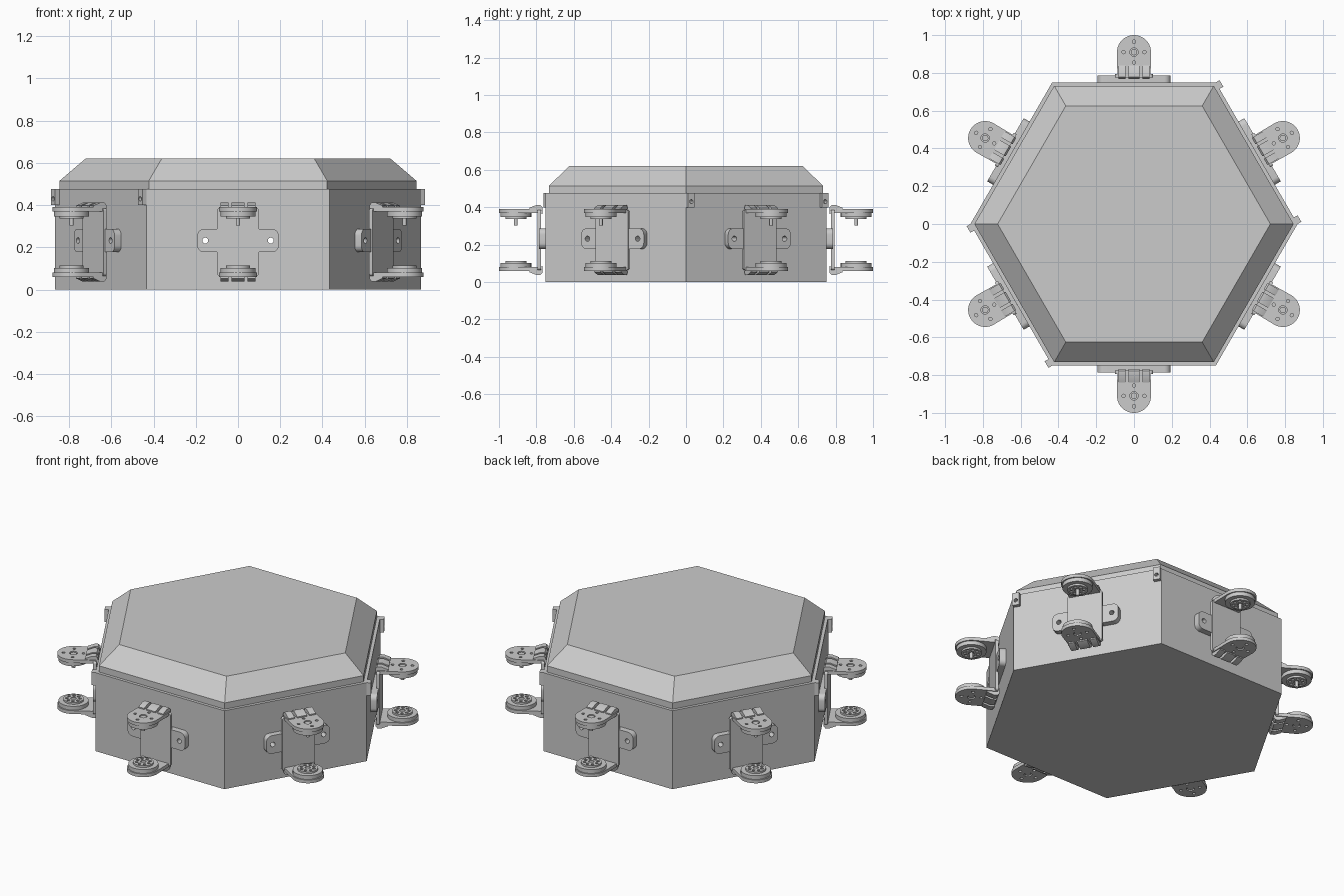
import bpy, bmesh
from math import sin, cos, pi, radians
from mathutils import Matrix

if "Cube" in bpy.data.objects:
    bpy.data.objects.remove(bpy.data.objects["Cube"])

MID = 0.225          # height the bracket arms mirror about
PIVOT = 0.91         # radial distance of the arm pivots
UPRIGHT = Matrix.Rotation(pi / 2, 4, 'X')


def link(name, mesh, turn=0):
    ob = bpy.data.objects.new(name, mesh)
    ob.rotation_euler.z = turn
    bpy.context.collection.objects.link(ob)
    return ob


def finish(bm, name):
    bmesh.ops.remove_doubles(bm, verts=bm.verts, dist=1e-5)
    bmesh.ops.recalc_face_normals(bm, faces=bm.faces)
    mesh = bpy.data.meshes.new(name)
    bm.to_mesh(mesh)
    bm.free()
    mesh.polygons.foreach_set('use_smooth', [True] * len(mesh.polygons))
    mesh.set_sharp_from_angle(angle=radians(30))
    return mesh


def circle(x, y, r, n=20):
    return [(x + r * cos(2 * pi * i / n), y + r * sin(2 * pi * i / n)) for i in range(n)]


def arc(x, y, r, a, b, n=6):
    return [(x + r * cos(radians(a + (b - a) * i / n)),
             y + r * sin(radians(a + (b - a) * i / n))) for i in range(n + 1)]


def rounded(x, y0, y1, r):
    """Rounded rectangle from -x to x."""
    return (arc(x - r, y1 - r, r, 0, 90) + arc(r - x, y1 - r, r, 90, 180)
            + arc(r - x, y0 + r, r, 180, 270) + arc(x - r, y0 + r, r, 270, 360))


def plate(outlines, thick, matrix, name):
    """Flat plate: first outline is the edge, the others are holes."""
    cu = bpy.data.curves.new(name, 'CURVE')
    cu.dimensions, cu.fill_mode, cu.extrude = '2D', 'BOTH', thick / 2
    for pts in outlines:
        sp = cu.splines.new('POLY')
        sp.points.add(len(pts) - 1)
        for p, (x, y) in zip(sp.points, pts):
            p.co = (x, y, 0, 1)
        sp.use_cyclic_u = True
    ob = link(name, cu)
    bm = bmesh.new()
    tmp = ob.to_mesh()
    bm.from_mesh(tmp)
    ob.to_mesh_clear()
    bpy.data.objects.remove(ob)
    bpy.data.curves.remove(cu)
    bm.transform(matrix)
    return finish(bm, name)


def hex_shell(rings, name):
    """Loft hexagons of (radius, z), capped at both ends."""
    bm = bmesh.new()
    loops = [[bm.verts.new((r * cos(k * pi / 3), r * sin(k * pi / 3), z)) for k in range(6)]
             for r, z in rings]
    for a, b in zip(loops, loops[1:]):
        for k in range(6):
            bm.faces.new((a[k], a[k - 1], b[k - 1], b[k]))
    bm.faces.new(loops[0])
    bm.faces.new(loops[-1])
    mesh = finish(bm, name)
    mesh.polygons.foreach_set('use_smooth', [False] * len(mesh.polygons))
    return mesh


# Hollow hexagonal box and its bevelled lid
body = link('body', hex_shell([(0.866, 0), (0.866, 0.477), (0.841, 0.477), (0.841, 0.03)], 'body'))
link('lid', hex_shell([(0.70, 0.60), (0.815, 0.505), (0.815, 0.477), (0.845, 0.477),
                       (0.845, 0.515), (0.722, 0.62)], 'lid'))

# Screw holes through the side walls
bm = bmesh.new()
for k in range(6):
    for x in (-0.155, 0.155):
        m = (Matrix.Rotation(k * pi / 3, 4, 'Z') @ Matrix.Translation((x, 0.74, 0.232)) @ UPRIGHT)
        bmesh.ops.create_cone(bm, cap_ends=True, segments=20, radius1=0.014, radius2=0.014,
                              depth=0.1, matrix=m)
cutter = link('hole_cutter', finish(bm, 'hole_cutter'))
cutter.hide_render = True
cutter.hide_set(True)
mod = body.modifiers.new('holes', 'BOOLEAN')
mod.object, mod.operation, mod.solver = cutter, 'DIFFERENCE', 'EXACT'
bpy.context.view_layer.update()
cut = bpy.data.meshes.new_from_object(body.evaluated_get(bpy.context.evaluated_depsgraph_get()))
body.modifiers.clear()
body.data = cut
bpy.data.objects.remove(cutter)

# Small latch tabs at both ends of two opposite walls
for side, turn in (('right', -pi / 3), ('left', 2 * pi / 3)):
    for end, x in (('a', 0.413), ('b', -0.413)):
        tab = plate([[(x - 0.02, 0.40), (x + 0.02, 0.40), (x + 0.02, 0.477), (x - 0.02, 0.477)],
                     circle(x, 0.43, 0.011, 14)], 0.024,
                    Matrix.Translation((0, 0.761, 0)) @ UPRIGHT, 'tab')
        link(f'latch_tab_{side}_{end}', tab, turn)

# Bracket parts, modelled on the back wall (outward is +y)
parts = {
    'bracket_ears': plate([rounded(0.193, 0.177, 0.287, 0.032),
                           circle(-0.155, 0.232, 0.014), circle(0.155, 0.232, 0.014)],
                          0.036, Matrix.Translation((0, 0.768, 0)) @ UPRIGHT, 'ears'),
    'bracket_back': plate([rounded(0.1, 0.065, 0.385, 0.012)],
                          0.018, Matrix.Translation((0, 0.784, 0)) @ UPRIGHT, 'back'),
}
arm_edge = [(-0.088, 0.778), (0.088, 0.778)] + arc(0, PIVOT, 0.09, 0, 180, 20)
small_holes = [circle(dx, PIVOT + dy, 0.009, 12)
               for dx, dy in ((0.055, 0), (-0.055, 0), (0, 0.055), (0, -0.055))]
horn_holes = [circle(0.037 * cos(i * pi / 4), PIVOT + 0.037 * sin(i * pi / 4), 0.009, 10)
              for i in range(8)]
for s, level in ((1, 'upper'), (-1, 'lower')):
    def layer(outlines, lo, hi, name):
        """Plate between two distances from the bracket's middle height."""
        return plate(outlines, hi - lo, Matrix.Translation((0, 0, MID + s * (lo + hi) / 2)), name)

    parts[f'{level}_arm'] = layer([arm_edge, circle(0, PIVOT, 0.022)] + small_holes,
                                  0.145, 0.165, 'arm')
    # Servo horn: wide disc, then a drilled ring
    parts[f'{level}_horn'] = layer([circle(0, PIVOT, 0.083, 32), circle(0, PIVOT, 0.016)],
                                   0.122, 0.146, 'horn')
    parts[f'{level}_horn_ring'] = layer([circle(0, PIVOT, 0.056, 28), circle(0, PIVOT, 0.016)]
                                        + horn_holes, 0.111, 0.122, 'horn_ring')
    parts[f'{level}_screw'] = layer([circle(0, PIVOT, 0.017)], 0.116, 0.161, 'screw')
    # Three stiffening ribs over the bend
    prof = [(0.768, 0.14), (0.768, 0.175), (0.778, 0.187), (0.80, 0.187), (0.838, 0.172), (0.838, 0.155)]
    for i, (x, w) in enumerate(((-0.064, 0.038), (0, 0.06), (0.064, 0.038))):
        m = Matrix.Translation((x, 0, MID)) @ Matrix(((0, 0, 1, 0), (1, 0, 0, 0),
                                                      (0, 1, 0, 0), (0, 0, 0, 1)))
        parts[f'{level}_rib_{i}'] = plate([[(y, s * z) for y, z in prof]], w, m, 'rib')
parts['upper_pin'] = plate([circle(0, PIVOT, 0.01, 14)], 0.045,
                           Matrix.Translation((0, 0, 0.325)), 'pin')

# One bracket on each of the six walls
for k in range(6):
    for name, mesh in parts.items():
        link(f'{name}_{k + 1}', mesh, k * pi / 3)
